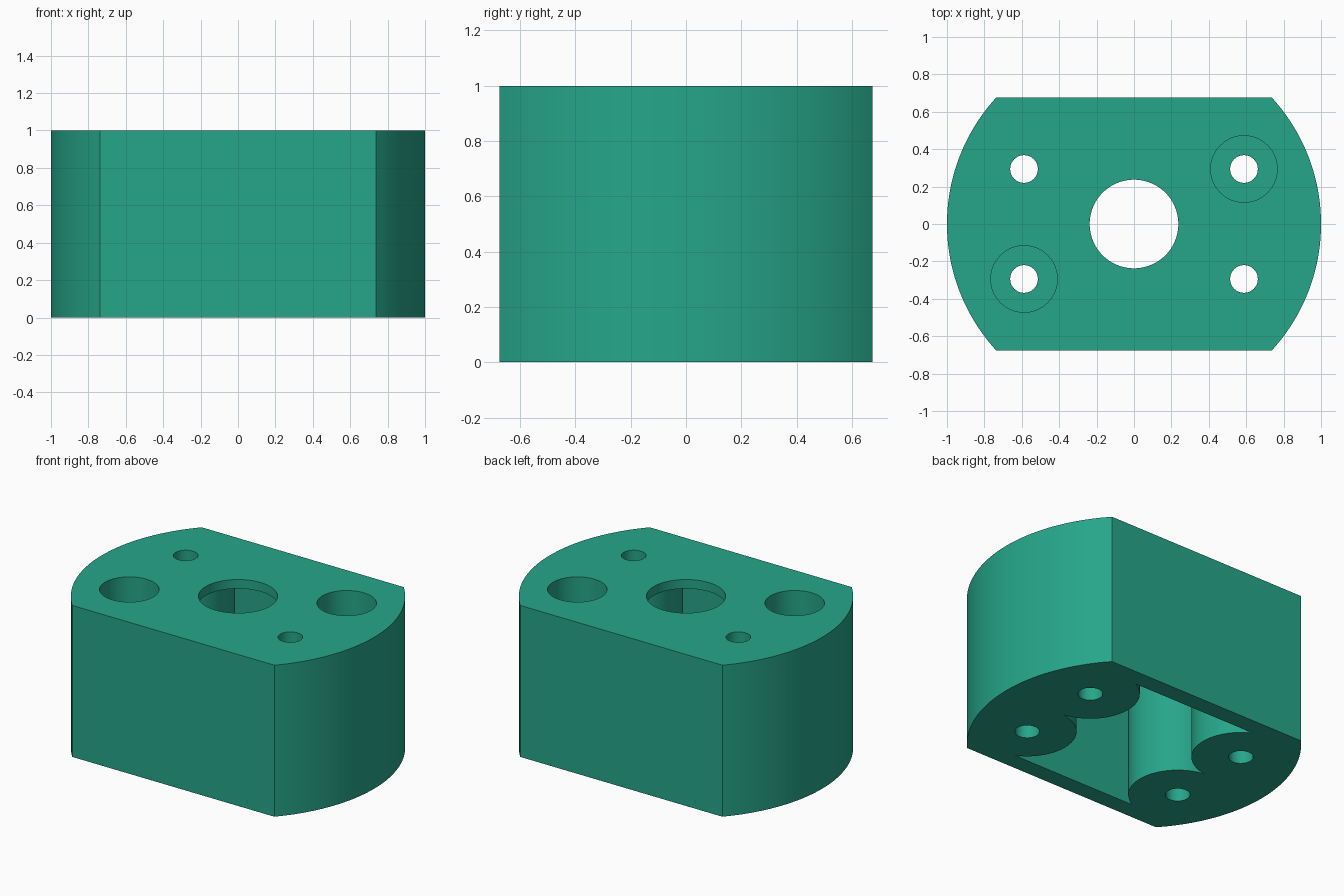
import bpy, bmesh, math

if "Cube" in bpy.data.objects:
    bpy.data.objects.remove(bpy.data.objects["Cube"])

# Main dimensions
FLAT, HEIGHT = 0.675, 1.0
HX, HY = 0.588, 0.294          # screw hole centres
HOLE_R, BORE_R, BOSS_R = 0.074, 0.178, 0.296
CENTRE_R = 0.237
WALL_Y, POCKET_TOP = 0.56, 0.94
BORE_FLOOR = 0.35


def arc(cx, cy, r, a0, a1, n):
    return [(cx + r * math.cos(a0 + (a1 - a0) * i / n),
             cy + r * math.sin(a0 + (a1 - a0) * i / n)) for i in range(n + 1)]


def circle(cx, cy, r, n=64):
    return arc(cx, cy, r, 0, 2 * math.pi, n)[:-1]


def prism(name, outline, z0, z1):
    """Extrude a closed outline between two heights."""
    bm = bmesh.new()
    face = bm.faces.new([bm.verts.new((x, y, z0)) for x, y in outline])
    new = bmesh.ops.extrude_face_region(bm, geom=[face])["geom"]
    for v in new:
        if isinstance(v, bmesh.types.BMVert):
            v.co.z = z1
    bmesh.ops.recalc_face_normals(bm, faces=bm.faces)
    mesh = bpy.data.meshes.new(name)
    bm.to_mesh(mesh)
    bm.free()
    obj = bpy.data.objects.new(name, mesh)
    bpy.context.collection.objects.link(obj)
    return obj


def cut(body, name, outline, z0, z1):
    """Subtract a prism from the body."""
    cutter = prism(name, outline, z0, z1)
    cutter.hide_render = True
    mod = body.modifiers.new(name, 'BOOLEAN')
    mod.operation, mod.solver, mod.object = 'DIFFERENCE', 'EXACT', cutter
    bpy.context.view_layer.objects.active = body
    bpy.ops.object.modifier_apply(modifier=mod.name)
    bpy.data.objects.remove(cutter, do_unlink=True)


# Block: a round bar with two flats
half = math.asin(FLAT)
outline = (arc(0, 0, 1, -half, half, 48)
           + arc(0, 0, 1, math.pi - half, math.pi + half, 48))
body = prism("mounting_block", outline, 0, HEIGHT)

# Pocket from below, bounded by side walls and four round bosses
a_wall = math.pi - math.asin((WALL_Y - HY) / BOSS_R)
a_mid = math.pi + math.asin(HY / BOSS_R)
q = arc(HX, HY, BOSS_R, a_wall, a_mid, 32)
right = q + [(x, -y) for x, y in reversed(q[:-1])]
pocket = right + [(-x, y) for x, y in reversed(right)]
cut(body, "pocket", pocket, -0.1, POCKET_TOP)

# Centre opening through the top plate
cut(body, "centre_opening", circle(0, 0, CENTRE_R, 96), POCKET_TOP - 0.1, HEIGHT + 0.1)

# Screw holes, with deep counterbores on one diagonal
for sx in (-1, 1):
    for sy in (-1, 1):
        cut(body, "screw_hole", circle(sx * HX, sy * HY, HOLE_R, 48), -0.1, HEIGHT + 0.1)
        if sx == sy:
            cut(body, "counterbore", circle(sx * HX, sy * HY, BORE_R), BORE_FLOOR, HEIGHT + 0.1)

# Colour and shading
teal = bpy.data.materials.new("teal green")
teal.diffuse_color = (0.0194, 0.381, 0.254, 1)
teal.use_nodes = True
teal.node_tree.nodes["Principled BSDF"].inputs["Base Color"].default_value = teal.diffuse_color
body.data.materials.clear()
body.data.materials.append(teal)
body.select_set(True)
bpy.context.view_layer.objects.active = body
bpy.ops.object.shade_smooth_by_angle(angle=math.radians(30))
